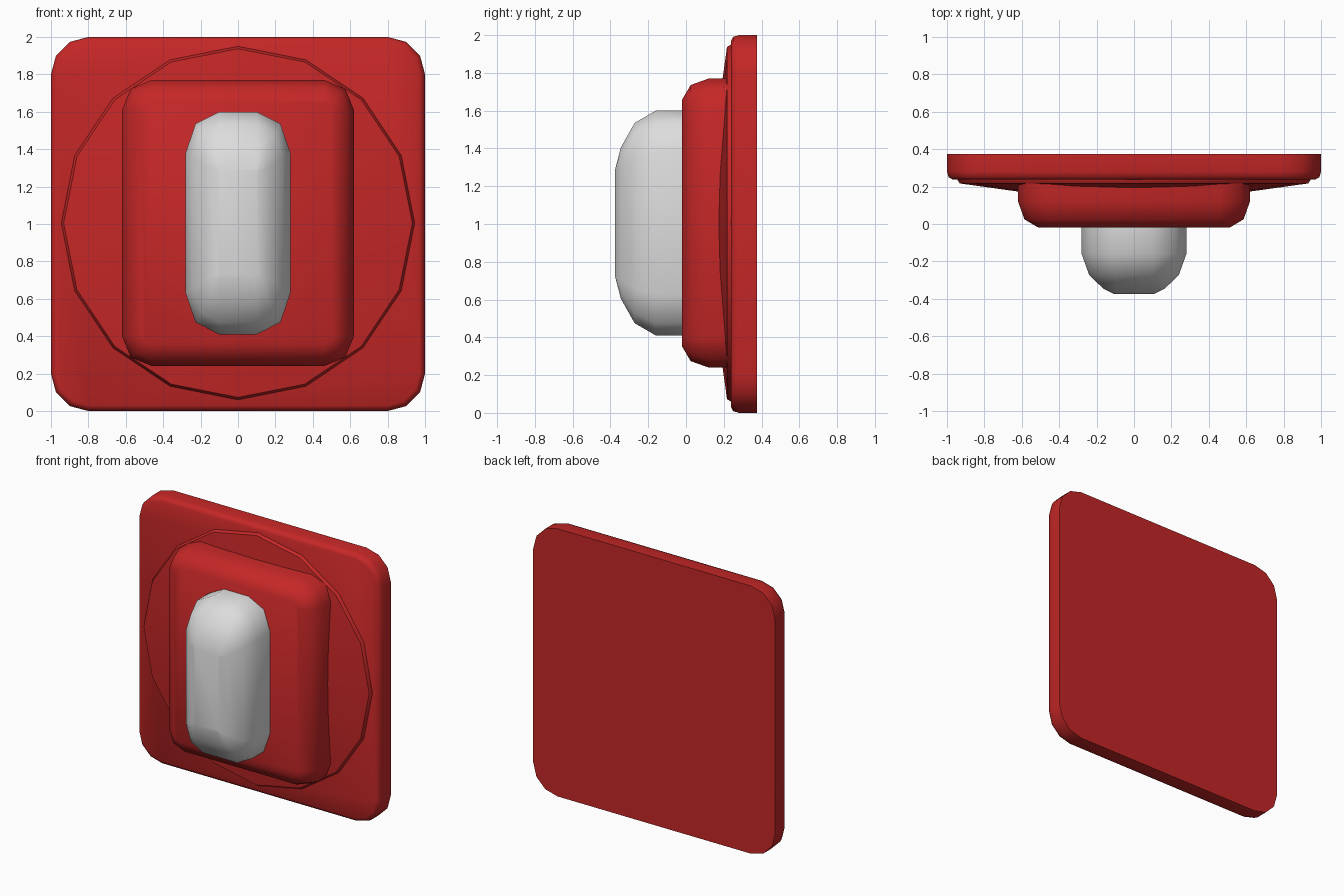
import bpy, bmesh, math

if "Cube" in bpy.data.objects:
    bpy.data.objects.remove(bpy.data.objects["Cube"])


def material(name, rgb):
    m = bpy.data.materials.new(name)
    m.diffuse_color = (*rgb, 1)
    m.use_nodes = True
    m.node_tree.nodes["Principled BSDF"].inputs["Base Color"].default_value = m.diffuse_color
    return m


RED = material("red plastic", (0.56, 0.02, 0.02))
CLEAR = material("pale lens", (0.72, 0.72, 0.72))


def rounded_rect(hx, hz, rx, rz, segs):
    """Outline in the x-z plane with elliptical corners."""
    pts = []
    for q, (sx, sz) in enumerate([(1, 1), (-1, 1), (-1, -1), (1, -1)]):
        for i in range(segs + 1):
            a = math.pi / 2 * (q + i / segs)
            pts.append((sx * (hx - rx) + rx * math.cos(a),
                        sz * (hz - rz) + rz * math.sin(a)))
    return pts


def loft(name, layers, zc, mat, angle):
    """Skin a stack of (y, outline) layers, back to front, and cap both ends."""
    bm = bmesh.new()
    rings = [[bm.verts.new((x, y, z + zc)) for x, z in pts] for y, pts in layers]
    n = len(rings[0])
    for a, b in zip(rings, rings[1:]):
        for i in range(n):
            j = (i + 1) % n
            bm.faces.new((a[i], a[j], b[j], b[i]))
    bm.faces.new(rings[0])
    bm.faces.new(rings[-1])
    bmesh.ops.recalc_face_normals(bm, faces=bm.faces)
    me = bpy.data.meshes.new(name)
    bm.to_mesh(me)
    bm.free()
    me.materials.append(mat)
    ob = bpy.data.objects.new(name, me)
    bpy.context.collection.objects.link(ob)
    bpy.ops.object.select_all(action='DESELECT')
    ob.select_set(True)
    bpy.context.view_layer.objects.active = ob
    bpy.ops.object.shade_smooth_by_angle(angle=math.radians(angle))
    return ob


# Square wall plate with a softened front edge
loft("wall_plate",
     [(y, rounded_rect(1 - d, 1 - d, 0.2 - d, 0.2 - d, 3))
      for y, d in [(0.375, 0), (0.28, 0), (0.25, 0.009), (0.238, 0.03)]],
     1.0, RED, 50)


# Shallow sixteen-sided cone behind the housing
def polygon(r):
    return [(r * math.cos(i * math.pi / 8), r * math.sin(i * math.pi / 8))
            for i in range(16)]


loft("round_base", [(0.25, polygon(0.945)), (0.238, polygon(0.945)),
                    (0.217, polygon(0.932)), (0.115, polygon(0.2))],
     1.005, RED, 40)

# Raised rectangular housing
loft("housing",
     [(y, rounded_rect(0.62 - d, 0.765 - d, 0.16 - d, 0.16 - d, 2))
      for y, d in [(0.24, 0), (0.12, 0), (0.025, 0.034), (-0.02, 0.11)]],
     1.005, RED, 50)

# Tall domed lens
loft("lens",
     [(y, rounded_rect(hx, hz, rx, rz, 2)) for y, hx, hz, rx, rz in [
         (0.0, 0.28, 0.595, 0.18, 0.22), (-0.16, 0.28, 0.595, 0.18, 0.22),
         (-0.272, 0.24, 0.53, 0.14, 0.18), (-0.345, 0.165, 0.4, 0.065, 0.1),
         (-0.375, 0.105, 0.285, 0.01, 0.01)]],
     1.005, CLEAR, 60)
